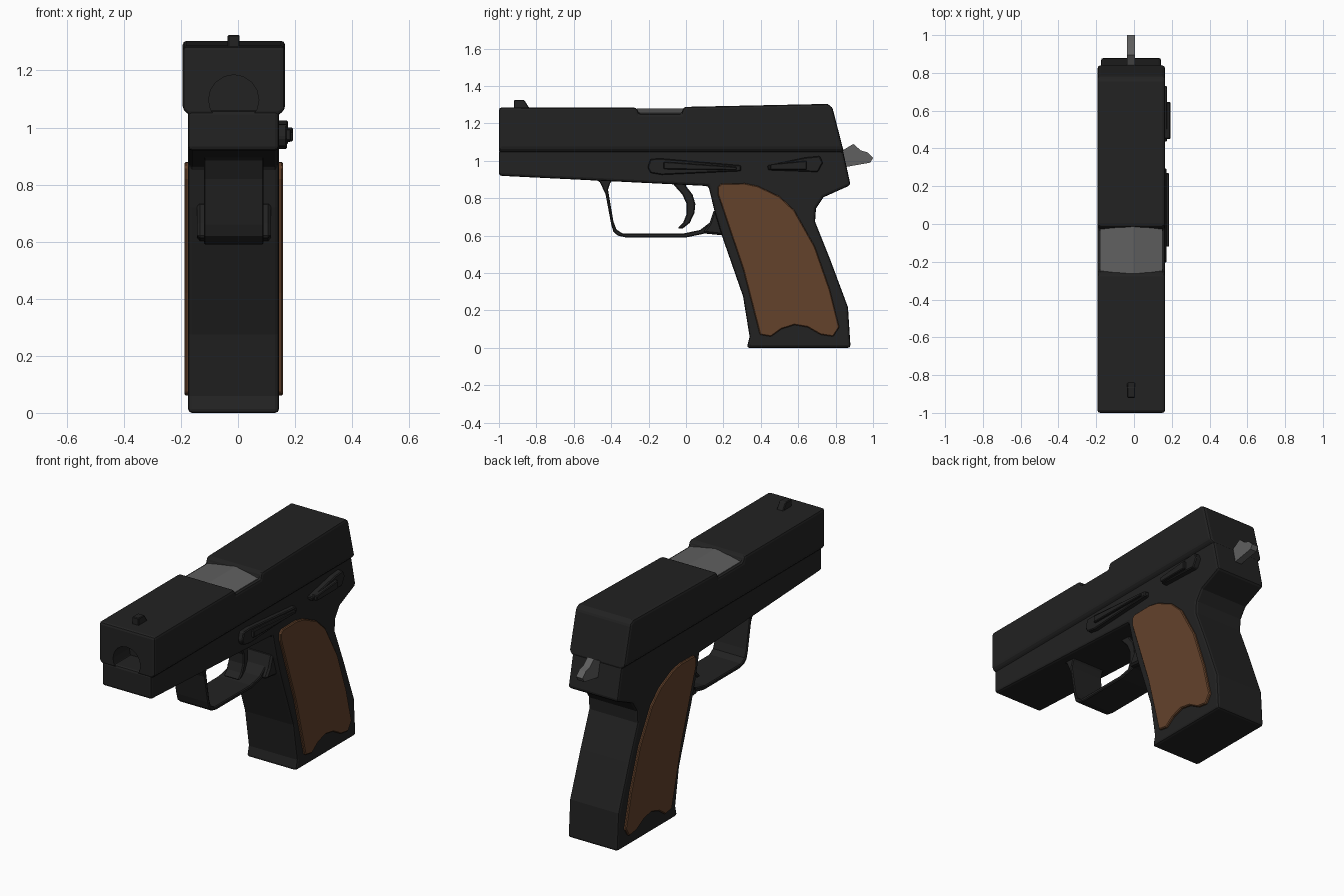
import bpy, bmesh, math
from mathutils import Vector


def material(name, rgb):
    m = bpy.data.materials.new(name)
    m.diffuse_color = (*rgb, 1)
    return m


BLACK = material("black steel", (0.016, 0.016, 0.016))
BROWN = material("brown wood", (0.125, 0.054, 0.024))
GREY = material("grey steel", (0.115, 0.115, 0.115))
CX = -0.015  # centre plane of the body


def prism(name, pts, lo, hi, mat, bevel=0.0, axis="x", segments=2):
    """Extrude an outline from lo to hi; outline is (y, z) or, for axis y, (x, z)."""
    bm = bmesh.new()
    place = (lambda p: (lo, p[0], p[1])) if axis == "x" else (lambda p: (p[0], lo, p[1]))
    face = bm.faces.new([bm.verts.new(place(p)) for p in pts])
    ext = bmesh.ops.extrude_face_region(bm, geom=[face])
    step = Vector((hi - lo, 0, 0)) if axis == "x" else Vector((0, hi - lo, 0))
    bmesh.ops.translate(bm, vec=step, verts=[v for v in ext["geom"] if isinstance(v, bmesh.types.BMVert)])
    bmesh.ops.recalc_face_normals(bm, faces=bm.faces)
    me = bpy.data.meshes.new(name)
    bm.to_mesh(me)
    bm.free()
    me.materials.append(mat)
    ob = bpy.data.objects.new(name, me)
    bpy.context.collection.objects.link(ob)
    if bevel:
        b = ob.modifiers.new("bevel", "BEVEL")
        b.width, b.segments, b.limit_method = bevel, segments, "ANGLE"
        b.angle_limit = math.radians(40)
    return ob


# Frame with grip
frame = prism("frame", [
    (-1, 1.06), (-1, 0.92), (0.12, 0.865), (0.155, 0.72), (0.19, 0.605), (0.305, 0.275),
    (0.34, 0.06), (0.325, 0.0), (0.88, 0.0), (0.866, 0.217), (0.77, 0.475), (0.69, 0.675),
    (0.695, 0.745), (0.735, 0.805), (0.88, 0.87), (0.838, 1.06)], -0.175, 0.144, BLACK, 0.014)

# Slide, with the ejection notch in its outline and a tapered lower edge
slide = prism("slide", [
    (-1, 1.043), (-1, 1.285), (-0.265, 1.285), (-0.25, 1.252), (-0.025, 1.252), (-0.012, 1.288),
    (0.755, 1.304), (0.782, 1.288), (0.845, 1.043)], -0.194, 0.165, BLACK, 0.014)
bm = bmesh.new()
bm.from_mesh(slide.data)
bmesh.ops.bisect_plane(bm, geom=bm.verts[:] + bm.edges[:] + bm.faces[:],
                       plane_co=(0, 0, 1.062), plane_no=(0, 0, 1))
for v in bm.verts:
    if v.co.z < 1.05:
        v.co.x = CX + (v.co.x - CX) * 0.86
bm.to_mesh(slide.data)
bm.free()

# Bore, cut through slide front
bpy.ops.mesh.primitive_cylinder_add(vertices=16, radius=0.088, depth=0.4,
                                    location=(CX, -1.05, 1.097), rotation=(math.pi / 2, 0, 0))
cutter = bpy.context.object
cutter.name = "bore_cutter"
cutter.data.materials.append(BLACK)
cut = slide.modifiers.new("bore", "BOOLEAN")
cut.operation, cut.solver, cut.object = "DIFFERENCE", "EXACT", cutter
bpy.context.view_layer.objects.active = slide
for m in ("bevel", "bore"):
    bpy.ops.object.modifier_apply(modifier=m)
bpy.data.objects.remove(cutter)

# Ridged barrel hood in the ejection notch
prism("barrel_hood", [(-0.177, 1.235), (0.148, 1.235), (0.148, 1.256), (CX + 0.01, 1.279), (-0.177, 1.256)],
      -0.262, -0.014, GREY, axis="y")

# Front sight
prism("front_sight", [(-0.92, 1.27), (-0.92, 1.325), (-0.865, 1.325), (-0.83, 1.27)],
      CX - 0.021, CX + 0.021, BLACK, 0.004, segments=1)

# Hammer
prism("hammer", [
    (0.80, 1.05), (0.845, 1.06), (0.895, 1.09), (0.935, 1.055), (0.97, 1.045), (1.0, 1.015),
    (0.985, 0.99), (0.86, 0.968), (0.80, 0.97)], CX - 0.021, CX + 0.021, GREY)

# Trigger guard and the flare that joins it to the grip
prism("trigger_guard", [
    (-0.50, 0.91), (-0.46, 0.885), (-0.43, 0.82), (-0.40, 0.66), (-0.388, 0.62), (-0.365, 0.6),
    (-0.32, 0.59), (0.0, 0.59), (0.10, 0.611), (0.21, 0.6), (0.20, 0.70), (0.15, 0.72),
    (0.13, 0.672), (0.075, 0.63), (-0.01, 0.612), (-0.34, 0.612), (-0.372, 0.633),
    (-0.388, 0.675), (-0.417, 0.845), (-0.405, 0.88), (-0.385, 0.91)],
    -0.12, 0.09, BLACK, 0.005, segments=1)
prism("guard_flare", [(0.09, 0.614), (0.125, 0.665), (0.15, 0.74), (0.24, 0.70), (0.22, 0.6)],
      -0.144, 0.116, BLACK, 0.01, segments=1)

# Trigger
prism("trigger", [
    (-0.085, 0.9), (-0.06, 0.865), (-0.02, 0.82), (0.003, 0.77), (0.003, 0.715), (-0.015, 0.67),
    (-0.045, 0.638), (-0.02, 0.636), (0.02, 0.668), (0.045, 0.72), (0.05, 0.77),
    (0.035, 0.82), (0.0, 0.865), (0.0, 0.9)], CX - 0.05, CX + 0.05, BLACK, 0.006, segments=1)

# Grip panels, one on each side
PANEL = [
    (0.17, 0.82), (0.17, 0.862), (0.19, 0.878), (0.315, 0.88), (0.385, 0.865), (0.50, 0.81),
    (0.58, 0.735), (0.69, 0.54), (0.77, 0.31), (0.82, 0.11), (0.787, 0.06), (0.72, 0.07),
    (0.65, 0.11), (0.58, 0.122), (0.51, 0.10), (0.455, 0.06), (0.395, 0.07), (0.305, 0.42)]
for side, lo, hi in (("right", 0.13, 0.158), ("left", -0.188, -0.16)):
    prism(side + "_grip_panel", PANEL, lo, hi, BROWN, 0.005, segments=1)

# Slide stop lever on the right side
prism("slide_stop", [
    (-0.205, 0.965), (-0.19, 1.01), (-0.13, 1.012), (0.295, 0.975), (0.295, 0.945),
    (-0.13, 0.925), (-0.19, 0.935)], 0.13, 0.172, BLACK, 0.005, segments=1)
prism("slide_stop_rib", [(-0.12, 0.955), (-0.12, 0.995), (0.27, 0.967), (0.27, 0.95)],
      0.16, 0.186, BLACK, 0.004, segments=1)

# Safety lever on the right side
prism("safety_lever", [
    (0.435, 0.975), (0.64, 1.018), (0.715, 1.025), (0.732, 0.99), (0.705, 0.94), (0.44, 0.95)],
    0.13, 0.176, BLACK, 0.005, segments=1)
prism("safety_lever_pad", [(0.45, 0.952), (0.45, 0.982), (0.645, 1.0), (0.645, 0.952)],
      0.16, 0.193, BLACK, 0.004, segments=1)
